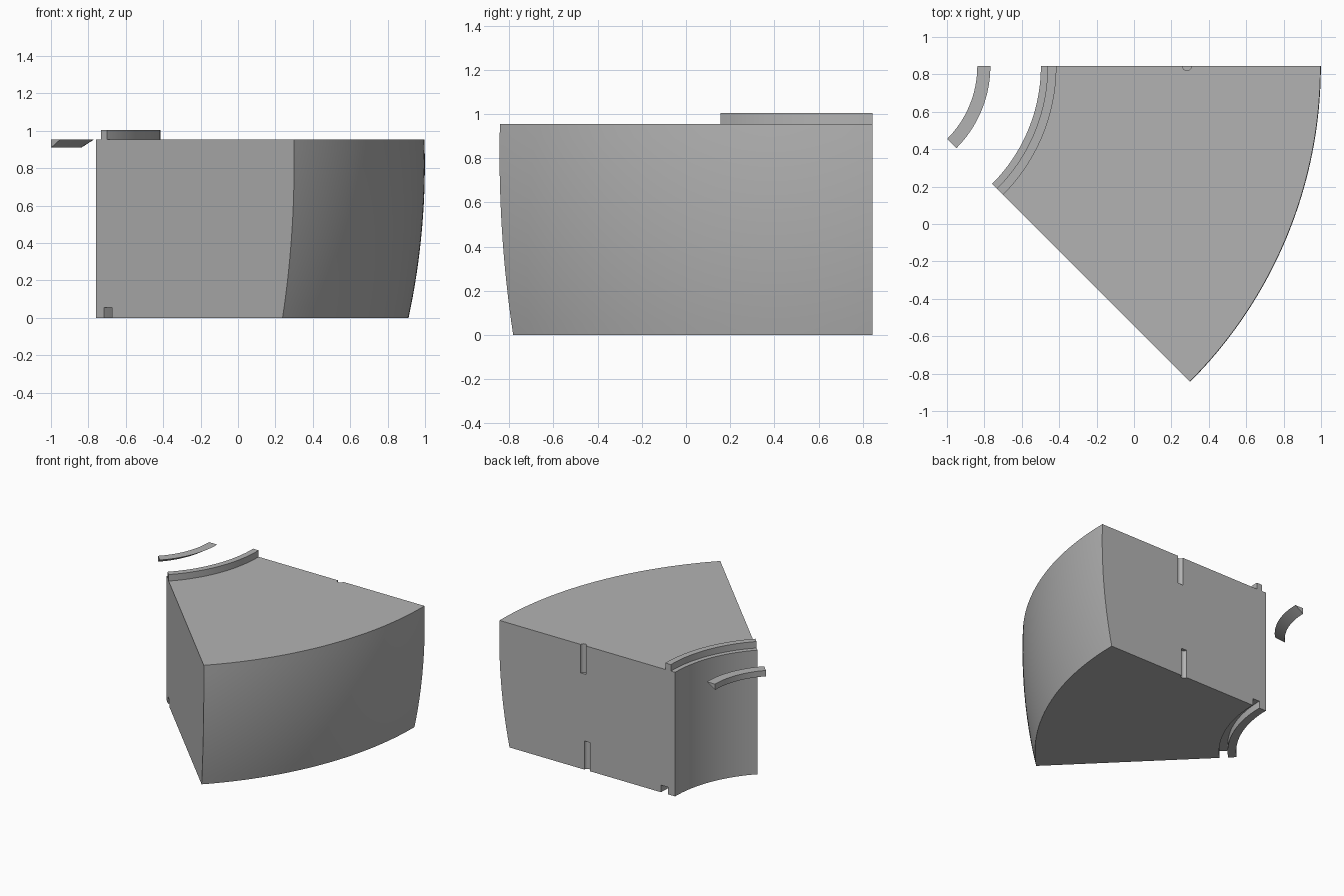
import bpy, bmesh, math
from mathutils import Vector

cube = bpy.data.objects.get("Cube")
if cube:
    bpy.data.objects.remove(cube, do_unlink=True)

grey = bpy.data.materials.new("light grey")
grey.use_nodes = True
grey.diffuse_color = (0.45, 0.45, 0.45, 1)
grey.node_tree.nodes["Principled BSDF"].inputs["Base Color"].default_value = grey.diffuse_color

AXIS = Vector((-1.388, 0.844, 0))    # shared centre of every arc
SWEEP, STEPS = math.radians(45), 48
TOP = 0.955


def swept(name, profile):
    """Sweep a closed (radius, height) profile through the wedge angle."""
    bm = bmesh.new()
    rings = []
    for i in range(STEPS + 1):
        a = -SWEEP * i / STEPS
        rings.append([bm.verts.new(AXIS + Vector((r * math.cos(a), r * math.sin(a), z)))
                      for r, z in profile])
    n = len(profile)
    for a, b in zip(rings, rings[1:]):
        for j in range(n):
            k = (j + 1) % n
            bm.faces.new((a[j], a[k], b[k], b[j]))
    bm.faces.new(rings[0])
    bm.faces.new(rings[-1])
    bmesh.ops.recalc_face_normals(bm, faces=bm.faces)
    mesh = bpy.data.meshes.new(name)
    bm.to_mesh(mesh)
    bm.free()
    obj = bpy.data.objects.new(name, mesh)
    bpy.context.collection.objects.link(obj)
    mesh.materials.append(grey)
    return obj


def select_only(obj):
    bpy.ops.object.select_all(action='DESELECT')
    obj.select_set(True)
    bpy.context.view_layer.objects.active = obj


# Wedge body: groove underneath, bulging outer wall, raised lip on top
bulge = 3.9
wall = []
for i in range(17):
    z = TOP * i / 16
    wall.append((2.387 - bulge + math.sqrt(bulge ** 2 - (z - 0.82) ** 2), z))
groove = [(0.89, 0), (0.95, 0), (0.95, 0.055), (1.01, 0.055), (1.01, 0)]
lip = [(0.973, TOP), (0.973, 1.005), (0.926, 1.005), (0.926, TOP), (0.89, TOP)]
body = swept("wedge_body", groove + wall + lip)

# Half-round dowel slots in the back face
for x, z in ((0.283, TOP), (0.25, 0)):
    bpy.ops.mesh.primitive_cylinder_add(vertices=32, radius=0.024, depth=0.44,
                                        location=(x, AXIS.y, z))
    cutter = bpy.context.object
    cutter.name = "slot_cutter"
    cutter.hide_render = True
    cutter.data.materials.append(grey)
    select_only(body)
    cut = body.modifiers.new("slot", 'BOOLEAN')
    cut.operation = 'DIFFERENCE'
    cut.solver = 'EXACT'
    cut.object = cutter
    bpy.ops.object.modifier_apply(modifier=cut.name)
    bpy.data.objects.remove(cutter, do_unlink=True)

# Separate curved strip with a triangular section
strip = swept("loose_strip", [(0.55, 0.91), (0.62, TOP), (0.55, TOP)])

for obj in (body, strip):
    select_only(obj)
    bpy.ops.object.shade_smooth_by_angle(angle=math.radians(30))
